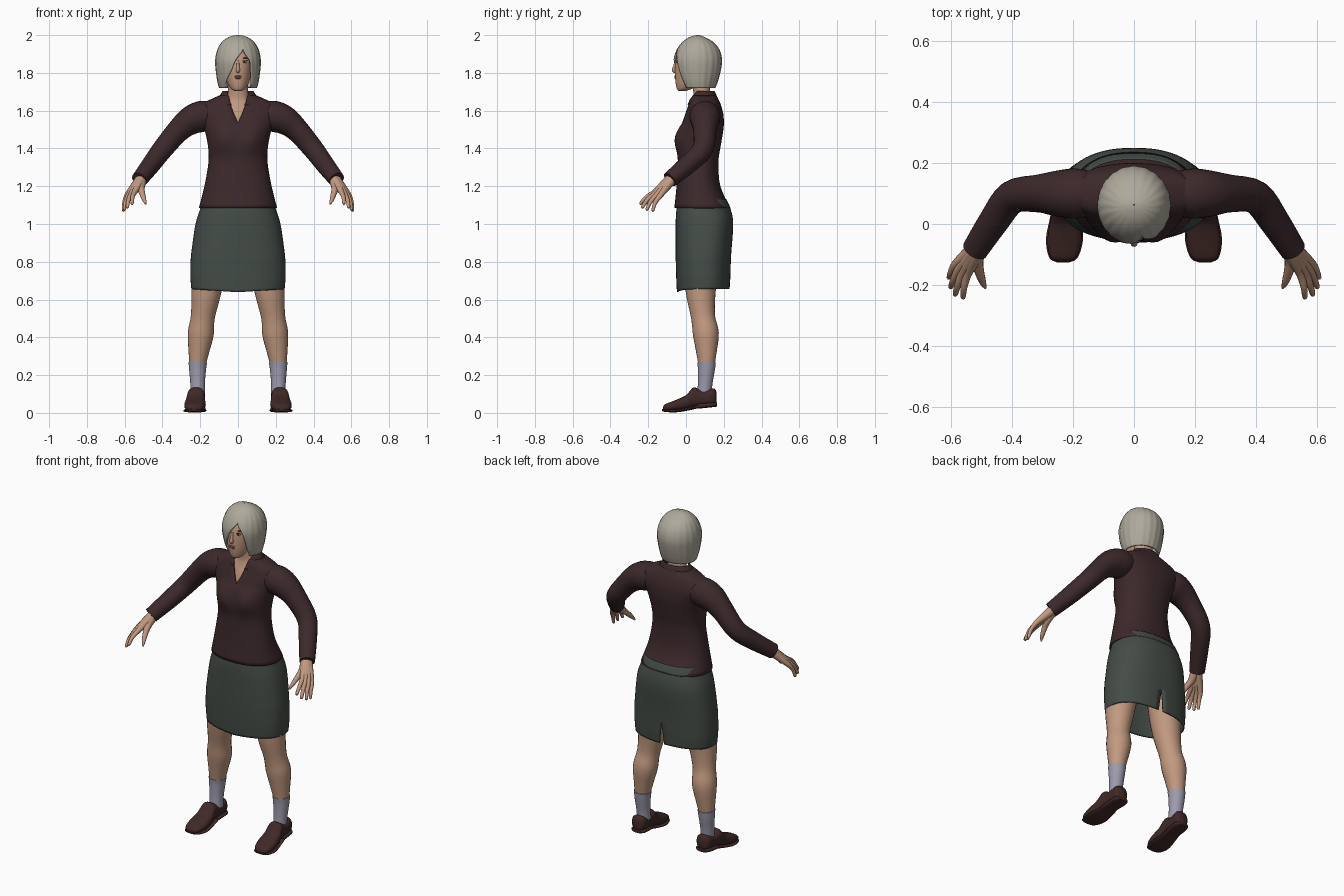
import bpy, bmesh
from math import sin, cos, asin, pi, radians, copysign
from mathutils import Vector, Matrix

cube = bpy.data.objects.get("Cube")
if cube:
    bpy.data.objects.remove(cube)


def material(name, *rgb):
    m = bpy.data.materials.new(name)
    m.use_nodes = True
    m.diffuse_color = (*rgb, 1)
    bsdf = next(n for n in m.node_tree.nodes if n.type == "BSDF_PRINCIPLED")
    bsdf.inputs["Base Color"].default_value = (*rgb, 1)
    bsdf.inputs["Roughness"].default_value = 0.8
    return m


BLOUSE = material("dark plum", .046, .022, .024)
SKIRT = material("grey green", .058, .072, .061)
SKIN = material("skin", .54, .32, .215)
HAIR = material("ash blonde", .42, .395, .33)
SOCK = material("lilac grey", .34, .33, .42)
SHOE = material("brown leather", .05, .022, .02)
LIP = material("lips", .34, .14, .11)
WHITE = material("eye white", .6, .56, .52)
DARK = material("dark brown", .02, .012, .01)
parts = []


def smooth(rows, k=4):
    """Catmull-Rom interpolation of equal length tuples."""
    out = []
    last = len(rows) - 1
    for i in range(last):
        quad = rows[max(i - 1, 0)], rows[i], rows[i + 1], rows[min(i + 2, last)]
        for j in range(k):
            t = j / k
            out.append([b + .5 * t * (c - a + t * (2*a - 5*b + 4*c - d + t * (3*(b - c) + d - a)))
                        for a, b, c, d in zip(*quad)])
    return out + [list(rows[-1])]


def build(name, lofts, mat, cap=True, thick=0, deform=None):
    """Skin lists of rings into one object; the last ring point repeats the first."""
    bm = bmesh.new()
    for rings in lofts:
        grid = [[bm.verts.new(p) for p in ring] for ring in rings]
        for r, q in zip(grid, grid[1:]):
            for i in range(len(r) - 1):
                bm.faces.new((r[i], r[i + 1], q[i + 1], q[i]))
        if cap:
            for r in (grid[0], grid[-1]):
                bm.faces.new(r[:-1])
    bmesh.ops.remove_doubles(bm, verts=bm.verts, dist=1e-5)
    if deform:
        for v in bm.verts:
            deform(v.co)
    bmesh.ops.recalc_face_normals(bm, faces=bm.faces)
    return finish(name, bm, mat, thick)


def finish(name, bm, mat, thick=0):
    me = bpy.data.meshes.new(name)
    bm.to_mesh(me)
    bm.free()
    me.materials.append(mat)
    ob = bpy.data.objects.new(name, me)
    bpy.context.collection.objects.link(ob)
    if thick:
        mod = ob.modifiers.new("thickness", "SOLIDIFY")
        mod.thickness = thick
        mod.offset = -1
    parts.append(ob)
    return ob


def shell(rows, n=56, power=1, ripple=0):
    """Rows of height, half width, front y, back y and an optional opening from x to x."""
    rings = []
    for z, rx, yf, yb, xl, xr in smooth([(*r, 0, 0)[:6] for r in rows]):
        if xl > xr:
            xl = xr = (xl + xr) / 2
        a, b = [asin(copysign(min(abs(x / rx), 1) ** (1 / power), x)) for x in (xr, xl)]
        c = (yf + yb) / 2
        ring = []
        for i in range(n + 1):
            phi = a + (b + 2 * pi - a) * i / n
            s, t = [copysign(abs(f) ** power, f) for f in (sin(phi), cos(phi))]
            w = 1 + ripple * cos(20 * phi)
            ring.append((rx * w * s, c - (c - yf) * w * t, z))
        rings.append(ring)
    return rings


def tube(points, side=1, n=16):
    """Round tube through points of x, y, z, radius, mirrored by side."""
    path = smooth(points)
    rings = []
    for i, (x, y, z, r) in enumerate(path):
        t = Vector(path[min(i + 1, len(path) - 1)][:3]) - Vector(path[max(i - 1, 0)][:3])
        u = t.cross(Vector((1, 0, 1))).normalized()
        v = t.cross(u).normalized()
        ring = []
        for j in range(n + 1):
            p = Vector((x, y, z)) + r * (cos(2 * pi * j / n) * u + sin(2 * pi * j / n) * v)
            ring.append((side * p.x, p.y, p.z))
        rings.append(ring)
    return rings


def blob(name, loc, size, mat):
    bm = bmesh.new()
    bmesh.ops.create_uvsphere(bm, u_segments=16, v_segments=10, radius=1,
                              matrix=Matrix.LocRotScale(Vector(loc), None, Vector(size)))
    return finish(name, bm, mat)


# Head, neck and hair
build("head", [shell([(1.705, .02, -.04, 0), (1.715, .036, -.048, .03), (1.745, .056, -.055, .09),
                      (1.79, .07, -.058, .125), (1.85, .078, -.056, .14), (1.9, .078, -.044, .14),
                      (1.95, .06, -.01, .11), (1.975, .02, .03, .08)])], SKIN)
build("neck_and_chest", [shell([(1.48, .12, -.015, .15), (1.58, .1, .012, .15), (1.64, .075, .035, .14),
                                (1.68, .055, .04, .13), (1.77, .052, .03, .125)])], SKIN)
build("bob_hair", [shell([(1.72, .1, -.025, .155, -.06, .072), (1.76, .11, -.045, .17, -.062, .075),
                          (1.82, .118, -.062, .185, -.032, .072), (1.87, .12, -.066, .19, -.012, .062),
                          (1.92, .11, -.05, .178, .025, .03), (1.96, .088, -.022, .148, .02, .02),
                          (1.985, .058, .01, .108, .01, .01), (1.997, .028, .04, .08),
                          (2, .002, .06, .064)], n=120, ripple=.008)], HAIR, cap=False, thick=.012)

# Face details
build("nose", [tube([(0, -.053, 1.865, .006), (0, -.06, 1.835, .008), (0, -.064, 1.815, .011),
                     (0, -.056, 1.804, .008)])], SKIN)
blob("upper_lip", (0, -.056, 1.781), (.02, .006, .005), LIP)
blob("lower_lip", (0, -.056, 1.773), (.017, .006, .005), LIP)
for side, label in ((1, "left"), (-1, "right")):
    blob(label + "_eye", (side * .034, -.045, 1.857), (.014, .004, .006), WHITE)
    blob(label + "_iris", (side * .034, -.047, 1.857), (.006, .004, .006), DARK)
    blob(label + "_eyelashes", (side * .035, -.046, 1.864), (.016, .004, .002), DARK)
    blob(label + "_eyebrow", (side * .036, -.042, 1.878), (.018, .004, .003), DARK)


# Blouse with open neckline and collar
def bust(co):
    if co.y < .05:
        co.y -= .022 * 2.718 ** -((abs(co.x) - .08) ** 2 / .003 + (co.z - 1.455) ** 2 / .004)


build("blouse", [shell([(1.085, .207, -.062, .236), (1.2, .178, -.05, .182), (1.33, .156, -.043, .172),
                        (1.42, .16, -.05, .185), (1.5, .178, -.035, .198), (1.535, .195, -.02, .2),
                        (1.58, .215, -.005, .198, -.02, .02), (1.63, .2, .012, .185, -.038, .038),
                        (1.66, .145, .02, .172, -.045, .045), (1.68, .1, .03, .16, -.05, .05)],
                       power=.88)], BLOUSE, cap=False, thick=.008, deform=bust)
build("collar", [shell([(1.63, .118, .004, .172, -.036, .036), (1.66, .108, .012, .168, -.05, .05),
                        (1.685, .094, .028, .16, -.055, .055), (1.705, .08, .042, .15, -.06, .06)])],
      BLOUSE, cap=False, thick=.008)


# Skirt with a back slit; swapping front and back puts the opening behind
def dip(co):
    if co.z < .72 and co.y < .1:
        co.z -= .25 * (.72 - co.z) * max(0, 1 - abs(co.x) / .25)


build("skirt", [shell([(z, w, back, front, -g, g) for z, w, front, back, g in
                       ((1.13, .185, -.035, .215, 0), (1.08, .2, -.05, .236, 0), (1, .225, -.055, .25, 0),
                        (.85, .247, -.055, .24, 0), (.79, .251, -.054, .237, 0),
                        (.72, .252, -.052, .235, .009), (.655, .247, -.048, .231, .016))],
                      power=.85, n=64)], SKIRT, cap=False, thick=.008, deform=dip)

# Arms, hands, legs and feet, both sides
WRIST = (.502, -.062, 1.255, .03)
FINGERS = (((.547, -.165, 1.17), (.562, -.245, 1.105)), ((.563, -.162, 1.163), (.588, -.235, 1.085)),
           ((.577, -.152, 1.157), (.603, -.21, 1.073)), ((.587, -.135, 1.152), (.608, -.178, 1.068)))
for side, label in ((1, "left"), (-1, "right")):
    build(label + "_sleeve", [tube([(.13, .1, 1.575, .07), (.19, .1, 1.57, .082), (.25, .1, 1.548, .076),
                                    (.315, .1, 1.495, .062), (.4, .088, 1.395, .055),
                                    (.46, .01, 1.315, .05), (.522, -.085, 1.235, .043)], side, 24)], BLOUSE)
    digits = []
    for base, tip in FINGERS:
        b, e = Vector(base), Vector(tip)
        palm = Vector(WRIST[:3]).lerp(b, .5)
        bend = b.lerp(e, .5) + Vector((.004, -.006, .004))
        digits.append(tube([WRIST, (*palm, .023), (*b, .0145), (*bend, .011),
                            (*b.lerp(e, .93), .0085), (*e, .003)], side, 12))
    digits.append(tube([WRIST, (.515, -.115, 1.2, .022), (.508, -.155, 1.165, .016),
                        (.497, -.19, 1.13, .0115), (.488, -.21, 1.105, .004)], side, 12))
    build(label + "_hand", digits, SKIN)
    build(label + "_leg", [tube([(.13, .085, .98, .09), (.15, .08, .8, .092), (.168, .078, .64, .079),
                                 (.186, .09, .51, .064), (.197, .105, .42, .069), (.208, .108, .32, .054),
                                 (.214, .108, .24, .042), (.213, .1, .12, .035)], side, 24)], SKIN)
    build(label + "_sock", [tube([(.213, .109, .268, .049), (.214, .108, .23, .045), (.214, .102, .16, .039),
                                  (.213, .097, .1, .038)], side, 24)], SOCK)

    # Shoe upper and sole as sections of y, half width, bottom, top
    def sections(rows):
        rings = []
        for y, w, lo, hi in smooth(rows):
            ring = []
            for j in range(25):
                s, c = [copysign(abs(f) ** .75, f) for f in (sin(pi * j / 12), cos(pi * j / 12))]
                lean = .222 - .06 * min(y - .05, .1)
                ring.append((side * (lean + w * c), y, (lo + hi) / 2 + (hi - lo) / 2 * s))
            rings.append(ring)
        return rings

    build(label + "_shoe", [sections([(-.123, .015, .015, .03), (-.11, .042, .012, .046), (-.06, .056, .012, .066),
                                      (0, .052, .018, .094), (.04, .046, .03, .135), (.085, .043, .038, .118),
                                      (.145, .042, .042, .13), (.162, .022, .05, .11)])], SHOE)
    build(label + "_sole", [sections([(-.126, .02, .01, .02), (-.11, .047, .005, .02), (-.05, .061, .003, .02),
                                      (.02, .052, .014, .03), (.07, .046, .026, .046)]),
                            sections([(.06, .045, .022, .05), (.14, .046, .03, .056),
                                      (.165, .03, .034, .056)])], SHOE)

# Shading
bpy.ops.object.select_all(action="DESELECT")
for ob in parts:
    ob.select_set(True)
bpy.context.view_layer.objects.active = parts[0]
bpy.ops.object.shade_smooth_by_angle(angle=radians(45))
